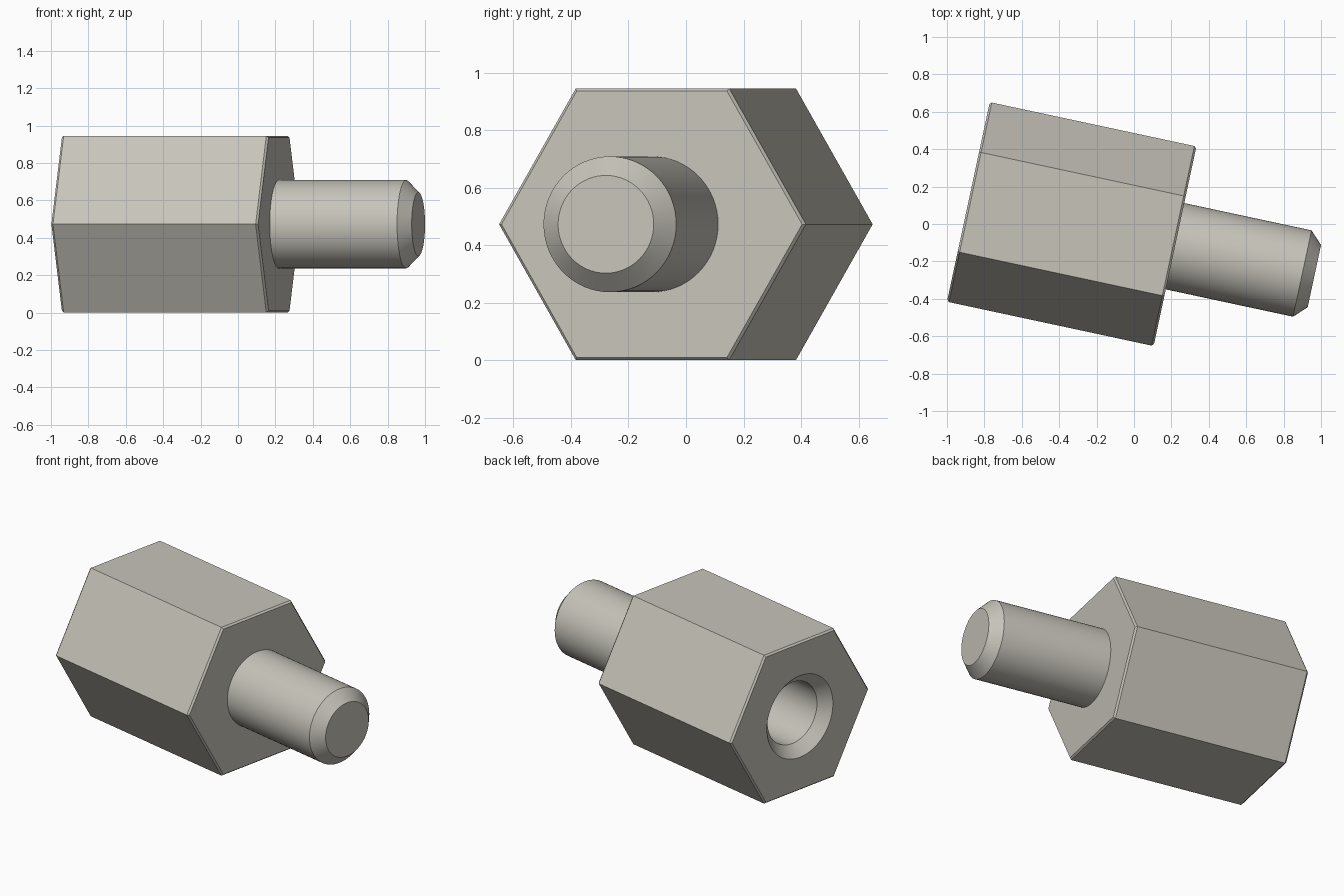
import bpy
import bmesh
from math import cos, sin, pi, radians, sqrt
from mathutils import Matrix

if "Cube" in bpy.data.objects:
    bpy.data.objects.remove(bpy.data.objects["Cube"])

# Main dimensions
FLATS = 0.945
HEX_R = FLATS / sqrt(3)
BODY_LEN, TOTAL_LEN = 1.13, 1.892
STUD_R, BORE_R, MOUTH_R = 0.236, 0.195, 0.26
CHAMFER = 0.066
EDGE = 0.011
BORE_DEPTH = 0.76
TILT = radians(-12.1)
START = (-0.8856, 0.118, FLATS / 2)

metal = bpy.data.materials.new("warm grey metal")
metal.use_nodes = True
colour = (0.57, 0.55, 0.49, 1)
metal.diffuse_color = colour
metal.node_tree.nodes["Principled BSDF"].inputs["Base Color"].default_value = colour

placement = Matrix.Translation(START) @ Matrix.Rotation(TILT, 4, "Z")


def turned(name, profile, sides):
    """Revolve (distance along axis, radius) points into a closed solid."""
    bm = bmesh.new()
    rings = []
    for x, r in profile:
        angles = [2 * pi * i / sides for i in range(sides)]
        rings.append([bm.verts.new((x, r * cos(a), r * sin(a))) for a in angles])
    for a, b in zip(rings, rings[1:]):
        for i in range(sides):
            j = (i + 1) % sides
            bm.faces.new((a[i], a[j], b[j], b[i]))
    bm.faces.new(rings[0])
    bm.faces.new(rings[-1])
    bmesh.ops.recalc_face_normals(bm, faces=bm.faces)
    bm.transform(placement)
    mesh = bpy.data.meshes.new(name)
    bm.to_mesh(mesh)
    bm.free()
    mesh.materials.append(metal)
    obj = bpy.data.objects.new(name, mesh)
    bpy.context.collection.objects.link(obj)
    return obj


def activate(obj):
    bpy.ops.object.select_all(action="DESELECT")
    obj.select_set(True)
    bpy.context.view_layer.objects.active = obj


# Hexagonal body with finely chamfered ends
body = turned("hex_body", [
    (0, HEX_R - EDGE), (EDGE, HEX_R),
    (BODY_LEN - EDGE, HEX_R), (BODY_LEN, HEX_R - EDGE)], 6)

# Countersunk blind bore in the rear end
over = 0.02
cutter = turned("bore_cutter", [
    (-over, MOUTH_R + over), (MOUTH_R - BORE_R, BORE_R),
    (BORE_DEPTH, BORE_R)], 64)
cutter.hide_render = True
cut = body.modifiers.new("bore", "BOOLEAN")
cut.operation = "DIFFERENCE"
cut.solver = "EXACT"
cut.object = cutter
activate(body)
bpy.ops.object.modifier_apply(modifier=cut.name)
bpy.data.objects.remove(cutter)

# Round stud with chamfered tip
stud = turned("stud", [
    (BODY_LEN - over, STUD_R), (TOTAL_LEN - CHAMFER, STUD_R),
    (TOTAL_LEN, STUD_R - CHAMFER)], 64)

for part in (body, stud):
    activate(part)
    bpy.ops.object.shade_smooth_by_angle(angle=radians(30))
